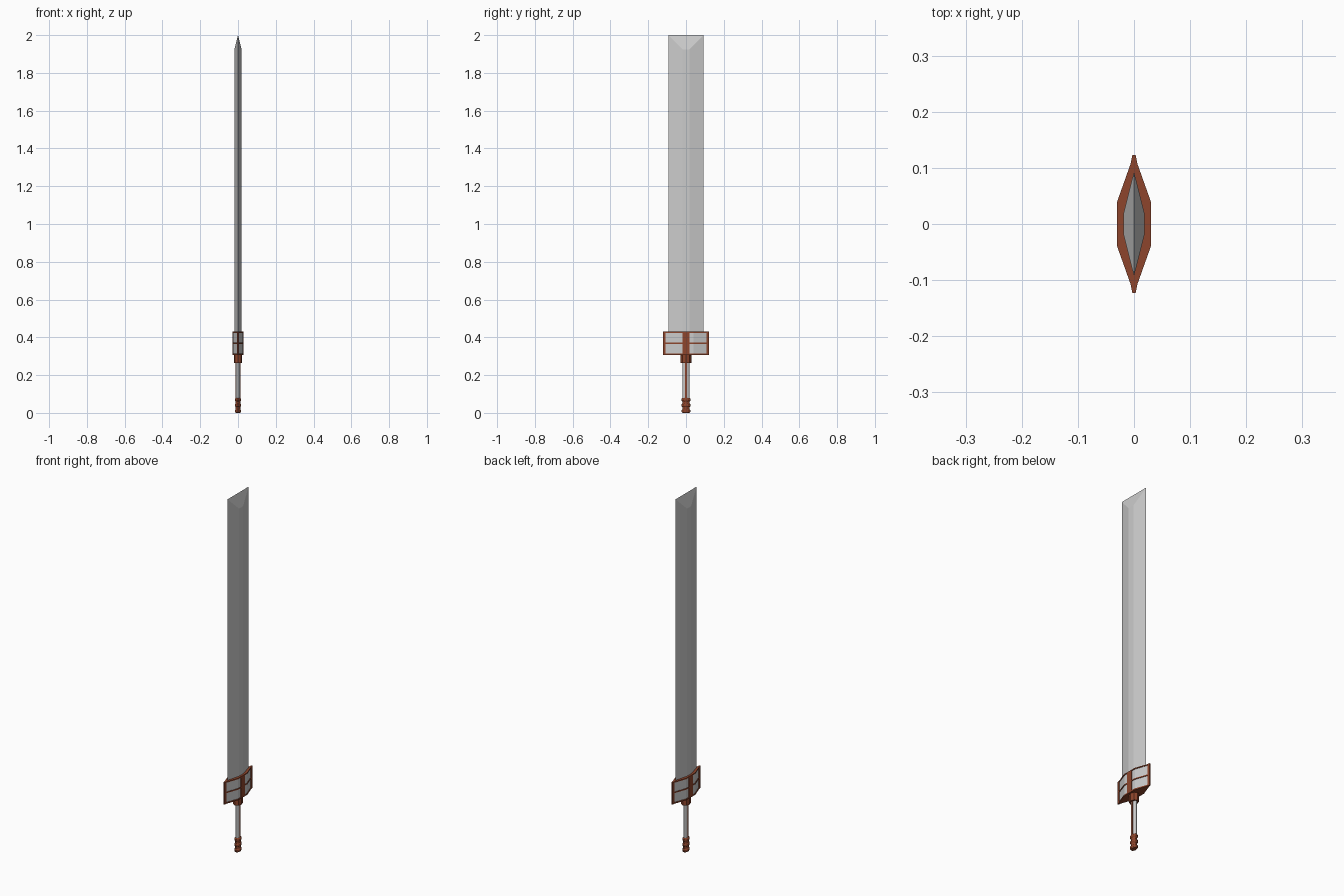
import bpy, bmesh, math

if "Cube" in bpy.data.objects:
    bpy.data.objects.remove(bpy.data.objects["Cube"])

def material(name, rgb):
    m = bpy.data.materials.new(name)
    m.diffuse_color = (*rgb, 1)
    m.use_nodes = True
    m.node_tree.nodes["Principled BSDF"].inputs["Base Color"].default_value = m.diffuse_color
    return m

copper = material("copper_brown", (0.27, 0.06, 0.025))

def loft(name, rings, mat=None):
    """Skin a stack of rings (equal point counts) and cap both ends."""
    bm = bmesh.new()
    vs = [[bm.verts.new(p) for p in r] for r in rings]
    n = len(rings[0])
    for a, b in zip(vs, vs[1:]):
        for i in range(n):
            j = (i + 1) % n
            bm.faces.new((a[i], a[j], b[j], b[i]))
    bm.faces.new(vs[0][::-1])
    bm.faces.new(vs[-1])
    bmesh.ops.recalc_face_normals(bm, faces=bm.faces)
    me = bpy.data.meshes.new(name)
    bm.to_mesh(me)
    bm.free()
    ob = bpy.data.objects.new(name, me)
    bpy.context.collection.objects.link(ob)
    if mat:
        me.materials.append(mat)
    return ob

def prism(name, outline, z0, z1, mat=None):
    return loft(name, [[(x, y, z) for x, y in outline] for z in (z0, z1)], mat)

def ellipse(rx, ry, z, n=12):
    return [(rx * math.cos(2 * math.pi * i / n), ry * math.sin(2 * math.pi * i / n), z) for i in range(n)]

def rect(x, y0, y1):
    return [(-x, y0), (x, y0), (x, y1), (-x, y1)]

def mirrored(quarter):
    """Full outline from the +x +y quarter, listed from the middle to the tip."""
    right = [(x, -y) for x, y in quarter[::-1]] + quarter
    return right + [(-x, y) for x, y in right[::-1]]

# blade: six-sided section ending in a chisel edge along y
E, W, T = 0.093, 0.018, 0.019
bm = bmesh.new()
pts = [(0, -E), (T, -W), (T, W), (0, E), (-T, W), (-T, -W)]
low = [bm.verts.new((x, y, 0.42)) for x, y in pts]
top = [bm.verts.new((x, y, 2.0 if x == 0 else 1.925)) for x, y in pts]
for i in range(6):
    j = (i + 1) % 6
    bm.faces.new((low[i], low[j], top[j], top[i]))
bm.faces.new(low[::-1])
bm.faces.new((top[0], top[1], top[2], top[3]))
bm.faces.new((top[0], top[3], top[4], top[5]))
bmesh.ops.recalc_face_normals(bm, faces=bm.faces)
me = bpy.data.meshes.new("blade")
bm.to_mesh(me)
bm.free()
bpy.context.collection.objects.link(bpy.data.objects.new("blade", me))

# guard: recessed grey panels inside a brown frame
outer = mirrored([(0.03, 0.04), (0.004, 0.113), (0.003, 0.123)])
inner = mirrored([(0.027, 0.039), (0.003, 0.108)])
prism("guard_panels", inner, 0.312, 0.428)
for name, z0, z1 in (("bottom", 0.307, 0.314), ("middle", 0.366, 0.372), ("top", 0.424, 0.43)):
    prism("guard_rail_" + name, outer, z0, z1, copper)
prism("guard_centre_band", rect(0.03, -0.018, 0.018), 0.307, 0.43, copper)
for name, s in (("left", -1), ("right", 1)):
    end = [(-0.006, 0.108), (0.006, 0.108), (0.003, 0.123), (-0.003, 0.123)]
    prism("guard_end_" + name, [(x, s * y) for x, y in end], 0.307, 0.43, copper)

# collar between guard and grip
loft("collar", [ellipse(0.022, 0.028, z, 8) for z in (0.265, 0.31)], copper)

# grip with a brown strip down each broad side
loft("grip", [ellipse(0.012, 0.018, z) for z in (0.01, 0.27)])
prism("grip_strip", rect(0.0135, -0.004, 0.004), 0.07, 0.27, copper)

# pommel: three rounded rings
for k, z in enumerate((0.0, 0.03, 0.06)):
    h = 0.02
    loft("pommel_ring_%d" % (k + 1),
         [ellipse(0.012, 0.019, z), ellipse(0.016, 0.024, z + 0.3 * h),
          ellipse(0.016, 0.024, z + 0.7 * h), ellipse(0.012, 0.019, z + h)], copper)
loft("pommel_core", [ellipse(0.0125, 0.0185, z) for z in (0.002, 0.07)], copper)
